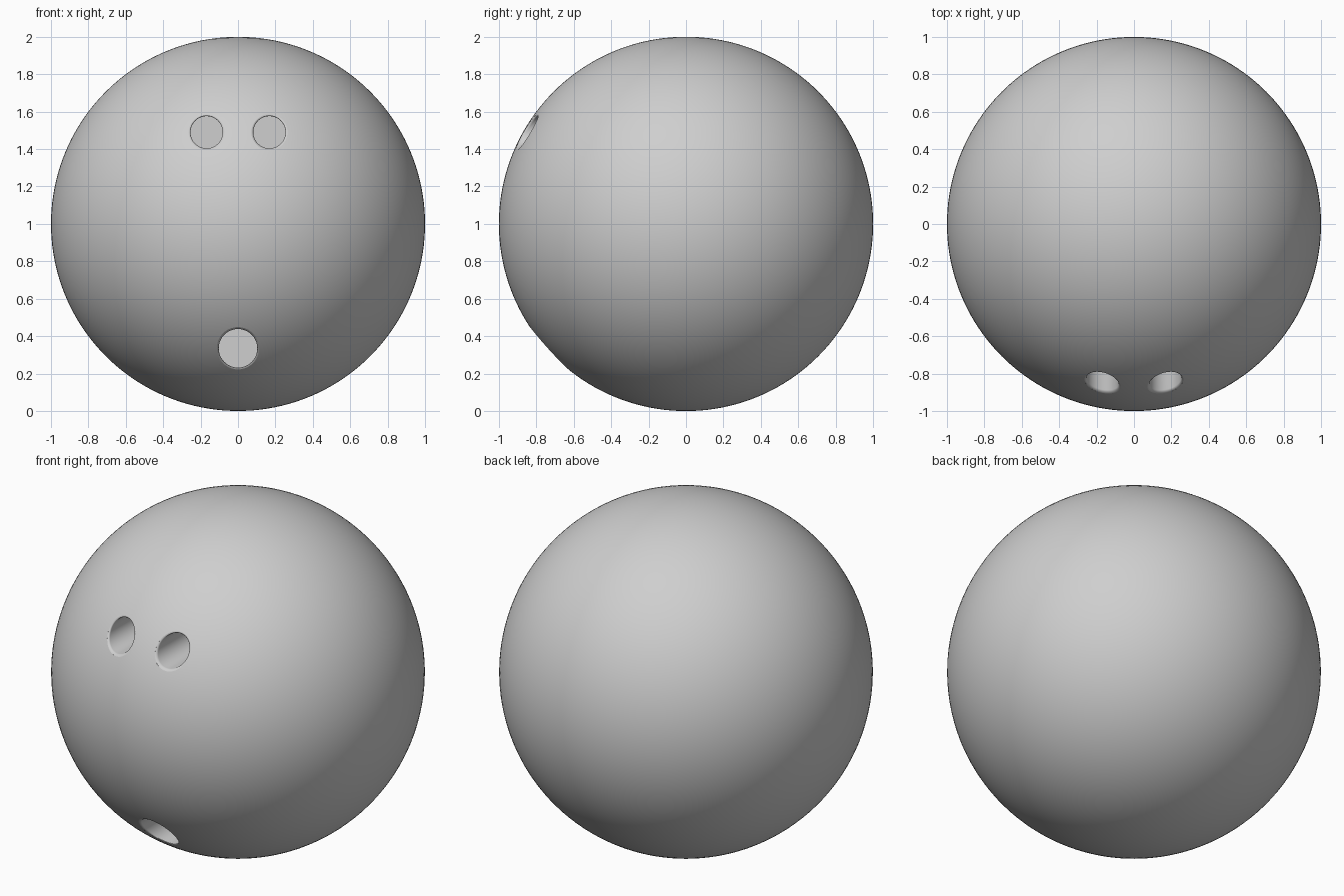
import bpy, bmesh
from math import sin, cos, pi, sqrt, radians

cube = bpy.data.objects.get("Cube")
if cube:
    bpy.data.objects.remove(cube, do_unlink=True)

# One plain grey
grey = bpy.data.materials.new("grey")
grey.use_nodes = True
colour = (0.62, 0.62, 0.62, 1)
grey.diffuse_color = colour
grey.node_tree.nodes["Principled BSDF"].inputs["Base Color"].default_value = colour

SIDES = 64
BEVEL = 0.014


def add_hole(bm, cx, cz, radius, floor_y):
    """Closed plug along y whose flared rim follows the unit sphere."""
    inner = radius - BEVEL
    # (radius, depth below the sphere surface); None means the flat floor
    rings = [(inner, None)]
    for step in range(6):
        a = radians(15 * step)
        rings.append((inner + BEVEL * (1 - cos(a)), BEVEL * (1 - sin(a))))
    rings.append((radius, -0.05))
    loops = []
    for r, depth in rings:
        loop = []
        for i in range(SIDES):
            a = 2 * pi * i / SIDES
            x, z = cx + r * cos(a), cz + r * sin(a)
            y = floor_y if depth is None else depth - sqrt(1 - x * x - z * z)
            loop.append(bm.verts.new((x, y, z + 1)))
        loops.append(loop)
    for a, b in zip(loops, loops[1:]):
        for i in range(SIDES):
            j = (i + 1) % SIDES
            bm.faces.new((a[i], a[j], b[j], b[i]))
    bm.faces.new(loops[0])
    # Outer end closes to a point in front of the ball
    tip = bm.verts.new((cx, -1.3, cz + 1))
    for i in range(SIDES):
        bm.faces.new((loops[-1][i], loops[-1][(i + 1) % SIDES], tip))


# Cutter for two finger holes and the thumb hole
bm = bmesh.new()
for side in (-1, 1):
    add_hole(bm, side * 0.168, 0.49, 0.1, -0.4)
add_hole(bm, 0, -0.665, 0.117, -0.25)
bmesh.ops.recalc_face_normals(bm, faces=bm.faces)
mesh = bpy.data.meshes.new("hole_cutter")
bm.to_mesh(mesh)
bm.free()
mesh.materials.append(grey)
cutter = bpy.data.objects.new("hole_cutter", mesh)
cutter.hide_render = True
bpy.context.collection.objects.link(cutter)

# Ball
bpy.ops.mesh.primitive_uv_sphere_add(segments=160, ring_count=80, radius=1, location=(0, 0, 1))
ball = bpy.context.object
ball.name = "ball"
ball.data.materials.append(grey)
drill = ball.modifiers.new("holes", 'BOOLEAN')
drill.operation = 'DIFFERENCE'
drill.solver = 'EXACT'
drill.object = cutter
bpy.ops.object.modifier_apply(modifier=drill.name)
bpy.data.objects.remove(cutter, do_unlink=True)
bpy.ops.object.shade_smooth_by_angle(angle=radians(35))
